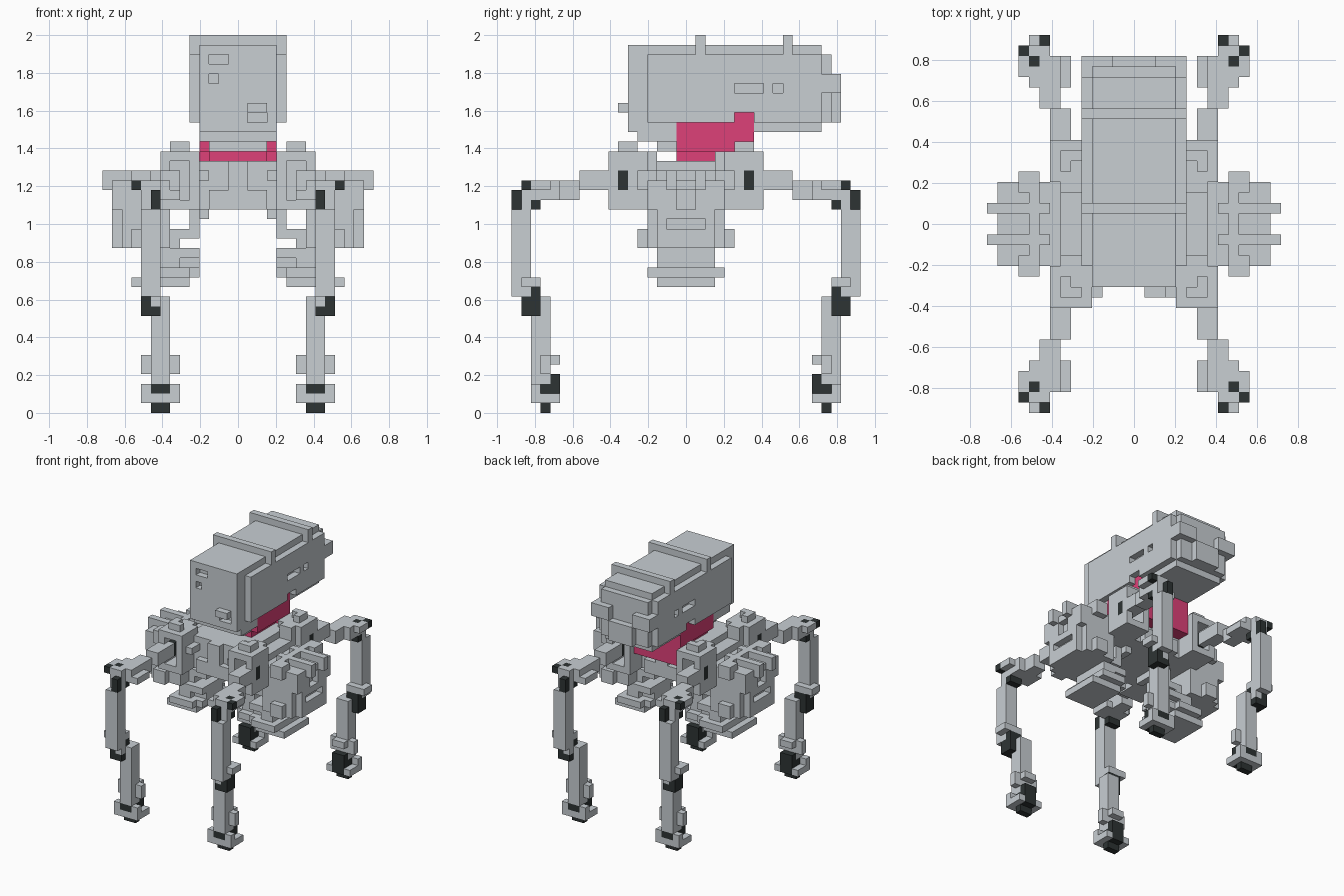
import bpy
import bmesh
from mathutils import Vector
from itertools import product

UNIT = 2 / 39  # edge of one building block

default_cube = bpy.data.objects.get("Cube")
if default_cube:
    bpy.data.objects.remove(default_cube, do_unlink=True)


def make_material(name, colour):
    material = bpy.data.materials.new(name)
    material.use_nodes = True
    material.diffuse_color = (*colour, 1)
    shader = next(n for n in material.node_tree.nodes if n.type == "BSDF_PRINCIPLED")
    shader.inputs["Base Color"].default_value = (*colour, 1)
    return material


MATERIALS = [
    make_material("light_grey", (0.58, 0.62, 0.65)),
    make_material("charcoal", (0.027, 0.034, 0.034)),
    make_material("magenta", (0.73, 0.052, 0.19)),
]
GREY, DARK, PINK = range(len(MATERIALS))


class BlockPart:
    """A part made of blocks; later blocks replace earlier ones."""

    def __init__(self, name, mirror_x=False, mirror_y=False):
        self.name = name
        self.cells = {}
        self.flips_x = (False, True) if mirror_x else (False,)
        self.flips_y = (False, True) if mirror_y else (False,)

    def region(self, x, y, z):
        for i, j, k in product(range(*x), range(*y), range(*z)):
            for flip_x, flip_y in product(self.flips_x, self.flips_y):
                yield (~i if flip_x else i, ~j if flip_y else j, k)

    def add(self, x, y, z, colour=GREY):
        for cell in self.region(x, y, z):
            self.cells[cell] = colour

    def carve(self, x, y, z):
        for cell in self.region(x, y, z):
            self.cells.pop(cell, None)

    def build(self):
        bm = bmesh.new()
        corners = {}

        def corner(point):
            if point not in corners:
                corners[point] = bm.verts.new(Vector(point) * UNIT)
            return corners[point]

        # Skin only the exposed block sides
        for cell, colour in self.cells.items():
            for axis, side in product(range(3), (0, 1)):
                neighbour = list(cell)
                neighbour[axis] += 1 if side else -1
                if tuple(neighbour) in self.cells:
                    continue
                loop = []
                for u, v in ((0, 0), (1, 0), (1, 1), (0, 1)):
                    point = list(cell)
                    point[axis] += side
                    point[(axis + 1) % 3] += u
                    point[(axis + 2) % 3] += v
                    loop.append(corner(tuple(point)))
                face = bm.faces.new(loop if side else loop[::-1])
                face.material_index = colour
        # Merge flat areas of one colour
        bmesh.ops.dissolve_limit(bm, angle_limit=0.01, verts=bm.verts[:],
                                 edges=bm.edges[:], delimit={"MATERIAL"})
        mesh = bpy.data.meshes.new(self.name)
        bm.to_mesh(mesh)
        bm.free()
        for material in MATERIALS:
            mesh.materials.append(material)
        bpy.context.collection.objects.link(bpy.data.objects.new(self.name, mesh))


# Head: core, side plates, ribs and stepped chin
head = BlockPart("head")
head.add(x=(-4, 4), y=(-6, 14), z=(30, 38))
head.add(x=(-5, 5), y=(-4, 14), z=(30, 37))
for rib in (1, 10):
    head.add(x=(-5, 5), y=(rib, rib + 1), z=(37, 39))
head.add(x=(-4, 4), y=(-6, -1), z=(29, 30))
head.add(x=(-4, 4), y=(-5, -1), z=(28, 29))
head.add(x=(-3, 3), y=(-3, -1), z=(27, 28))
head.add(x=(-4, 4), y=(7, 14), z=(29, 30))
# Seat for the neck
head.carve(x=(-5, 5), y=(5, 7), z=(30, 31))
# Rear steps
head.add(x=(-4, 4), y=(14, 15), z=(30, 37))
head.add(x=(-2, 2), y=(15, 16), z=(30, 33))
# Side windows and rear wings
for plate, wing in (((-5, -4), (-5, -2)), ((4, 5), (2, 5))):
    head.carve(x=plate, y=(5, 8), z=(33, 34))
    head.carve(x=plate, y=(9, 10), z=(33, 34))
    head.add(x=wing, y=(14, 16), z=(33, 35))
# Front slots and nozzle
head.carve(x=(-3, -1), y=(-6, -5), z=(36, 37))
head.carve(x=(-3, -2), y=(-6, -5), z=(34, 35))
head.carve(x=(1, 3), y=(-6, -5), z=(30, 31))
head.add(x=(1, 3), y=(-7, -6), z=(31, 32))
head.build()

# Neck
neck = BlockPart("neck", mirror_x=True)
neck.add(x=(0, 3), y=(-1, 5), z=(26, 27), colour=PINK)
neck.add(x=(0, 4), y=(-1, 5), z=(27, 30), colour=PINK)
neck.add(x=(0, 4), y=(5, 7), z=(24, 31), colour=PINK)
neck.build()

# Body with hip brackets
body = BlockPart("body", mirror_x=True, mirror_y=True)
body.add(x=(0, 5), y=(0, 5), z=(21, 26))
body.add(x=(0, 3), y=(5, 6), z=(21, 23))
body.add(x=(0, 1), y=(5, 6), z=(23, 26))
body.add(x=(3, 4), y=(0, 3), z=(20, 21))
body.add(x=(5, 7), y=(0, 4), z=(21, 25))
body.add(x=(4, 8), y=(4, 8), z=(21, 27))
body.add(x=(5, 7), y=(3, 4), z=(25, 27))
body.carve(x=(5, 7), y=(5, 8), z=(22, 26))
body.carve(x=(7, 8), y=(6, 8), z=(23, 25))
body.add(x=(5, 7), y=(5, 7), z=(27, 28))
body.carve(x=(5, 6), y=(5, 6), z=(27, 28))
body.add(x=(3, 4), y=(5, 7), z=(24, 25))
body.add(x=(6, 8), y=(6, 7), z=(23, 25), colour=DARK)
body.build()

# Side pods
pods = BlockPart("side_pods", mirror_x=True, mirror_y=True)
pods.add(x=(7, 12), y=(0, 4), z=(17, 24))
pods.add(x=(12, 13), y=(0, 3), z=(17, 24))
pods.add(x=(12, 13), y=(3, 4), z=(21, 24))
pods.add(x=(9, 11), y=(3, 5), z=(17, 19))
pods.add(x=(9, 11), y=(2, 5), z=(23, 25))
pods.add(x=(9, 10), y=(0, 2), z=(24, 25))
pods.carve(x=(10, 11), y=(2, 3), z=(24, 25))
pods.add(x=(8, 14), y=(1, 2), z=(23, 25))
pods.carve(x=(12, 13), y=(0, 2), z=(19, 20))
pods.carve(x=(12, 13), y=(0, 1), z=(21, 23))
# Struts and lower pads
pods.add(x=(4, 5), y=(0, 2), z=(18, 21))
pods.add(x=(5, 6), y=(0, 2), z=(18, 19))
pods.add(x=(6, 8), y=(0, 2), z=(17, 19))
pods.add(x=(4, 8), y=(0, 3), z=(14, 17))
pods.add(x=(5, 9), y=(0, 4), z=(14, 15))
pods.add(x=(5, 10), y=(0, 3), z=(13, 14))
pods.carve(x=(4, 6), y=(2, 3), z=(15, 16))
pods.build()

# Legs: shoulder arm and knee
legs = BlockPart("legs", mirror_x=True, mirror_y=True)
legs.add(x=(6, 8), y=(7, 11), z=(23, 25))
legs.add(x=(7, 9), y=(11, 14), z=(22, 24))
legs.add(x=(7, 10), y=(13, 16), z=(22, 24))
legs.add(x=(8, 11), y=(14, 16), z=(23, 24))
legs.add(x=(8, 10), y=(16, 17), z=(21, 24))
legs.add(x=(6, 7), y=(13, 16), z=(22, 23))
legs.add(x=(9, 10), y=(15, 16), z=(23, 24), colour=DARK)
legs.add(x=(10, 11), y=(16, 17), z=(23, 24), colour=DARK)
legs.add(x=(8, 10), y=(15, 16), z=(21, 22), colour=DARK)
# Upper leg
legs.add(x=(8, 10), y=(16, 18), z=(12, 23))
legs.carve(x=(9, 10), y=(17, 18), z=(21, 23))
legs.add(x=(8, 9), y=(17, 18), z=(21, 23), colour=DARK)
legs.add(x=(8, 11), y=(15, 17), z=(13, 14))
# Ankle joint and lower leg
legs.add(x=(8, 10), y=(15, 17), z=(10, 12), colour=DARK)
legs.add(x=(8, 10), y=(15, 16), z=(12, 13), colour=DARK)
legs.add(x=(7, 9), y=(14, 16), z=(2, 12))
legs.add(x=(8, 9), y=(16, 17), z=(11, 12))
legs.add(x=(9, 10), y=(15, 17), z=(10, 12), colour=DARK)
legs.add(x=(6, 10), y=(14, 15), z=(4, 6))
legs.add(x=(7, 9), y=(13, 14), z=(5, 6))
# Foot
legs.add(x=(6, 10), y=(13, 16), z=(1, 2))
legs.add(x=(6, 10), y=(15, 16), z=(2, 3))
legs.add(x=(7, 9), y=(13, 14), z=(1, 4), colour=DARK)
legs.add(x=(7, 9), y=(14, 16), z=(2, 3), colour=DARK)
legs.add(x=(7, 9), y=(14, 15), z=(0, 1), colour=DARK)
legs.build()
